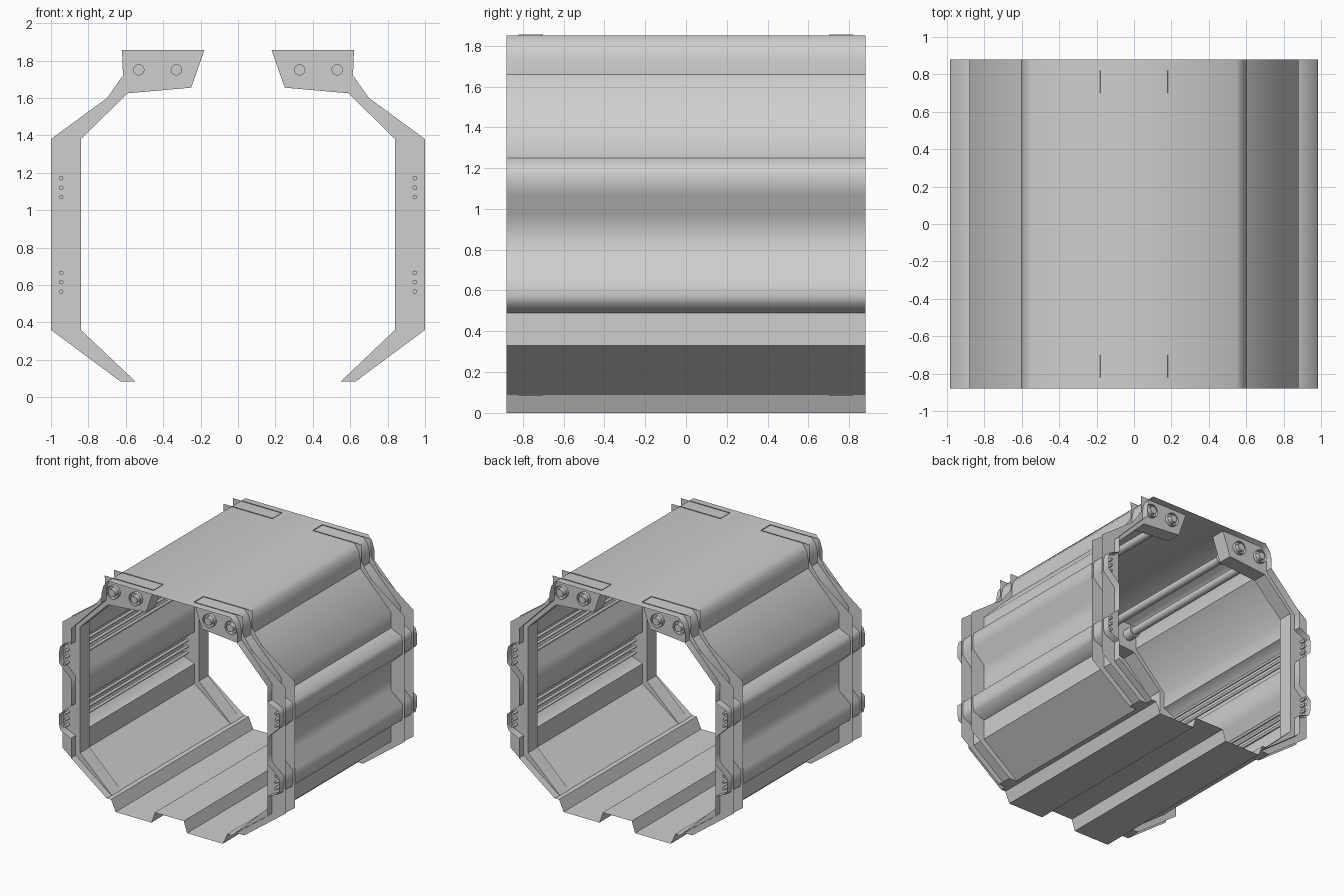
import bpy, bmesh, math
from mathutils import Matrix

cube = bpy.data.objects.get("Cube")
if cube:
    bpy.data.objects.remove(cube)

grey = bpy.data.materials.new("plain_grey")
grey.use_nodes = True
colour = (0.62, 0.62, 0.62, 1)
grey.diffuse_color = colour
grey.node_tree.nodes["Principled BSDF"].inputs["Base Color"].default_value = colour

HALF_LENGTH = 0.88
RIB_IN, RIB_OUT = 0.70, 0.82


def finish(bm, name):
    mesh = bpy.data.meshes.new(name)
    bm.to_mesh(mesh)
    bm.free()
    mesh.materials.append(grey)
    obj = bpy.data.objects.new(name, mesh)
    bpy.context.collection.objects.link(obj)
    return obj


def strip(bm, points, y0, y1, closed=False):
    """Sheet swept along y from an x-z profile."""
    rows = [[bm.verts.new((x, y, z)) for x, z in points] for y in (y0, y1)]
    count = len(points)
    for i in range(count if closed else count - 1):
        j = (i + 1) % count
        bm.faces.new((rows[0][i], rows[0][j], rows[1][j], rows[1][i]))
    return rows


def rod(bm, x, z, radius, y0, y1, sides=16, caps=True):
    """Round bar lying along y."""
    place = Matrix.Translation((x, (y0 + y1) / 2, z)) @ Matrix.Rotation(math.pi / 2, 4, 'X')
    bmesh.ops.create_cone(bm, cap_ends=caps, segments=sides, radius1=radius,
                          radius2=radius, depth=abs(y1 - y0), matrix=place)


def smooth_rods(bm):
    for f in bm.faces:
        f.smooth = abs(f.normal.y) < 0.5
    for e in bm.edges:
        if len(e.link_faces) == 2 and e.calc_face_angle(0) > 0.8:
            e.smooth = False


# Corridor skin: one open-ended sheet with two bulges on each wall
half = [(0.13, 0.09), (0.16, 0), (0.48, 0), (0.52, 0.09), (0.56, 0.09),
        (0.88, 0.33), (0.88, 0.49), (0.975, 0.53), (0.985, 0.57), (0.985, 0.66),
        (0.88, 0.75), (0.88, 0.97), (0.985, 1.07), (0.985, 1.17),
        (0.975, 1.21), (0.88, 1.25), (0.88, 1.38), (0.605, 1.66), (0.605, 1.74),
        (0.59, 1.80), (0.55, 1.85)]
loop = half + [(-x, z) for x, z in reversed(half)]
bm = bmesh.new()
strip(bm, loop, -HALF_LENGTH, HALF_LENGTH, closed=True)
bmesh.ops.recalc_face_normals(bm, faces=bm.faces)
for f in bm.faces:
    f.smooth = True
sharp_heights = (0.09, 0.0, 0.33, 0.49, 1.25, 1.66)
for e in bm.edges:
    a, b = (v.co for v in e.verts)
    along = abs(a.z - b.z) < 0.001 and abs(a.x - b.x) < 0.001
    if along and any(abs(a.z - h) < 0.004 for h in sharp_heights):
        e.smooth = False
finish(bm, "corridor_skin")

# Ribs: two plates joined by an inner lining, open towards the skin
outer = [(0.18, 1.855), (0.62, 1.855), (0.615, 1.72), (0.70, 1.60), (1.0, 1.38),
         (1.0, 0.36), (0.63, 0.085)]
inner = [(0.55, 0.085), (0.84, 0.36), (0.84, 1.38), (0.59, 1.625),
         (0.25, 1.655)]
for end, end_name in ((-1, "front"), (1, "back")):
    for side, side_name in ((1, "left"), (-1, "right")):
        bm = bmesh.new()
        lining = [(side * x, z) for x, z in [outer[-1]] + inner + [outer[0]]]
        rows = strip(bm, lining, end * RIB_IN, end * RIB_OUT)
        for row, y in zip(rows, (end * RIB_IN, end * RIB_OUT)):
            rest = [bm.verts.new((side * x, y, z)) for x, z in outer[1:-1]]
            bm.faces.new(row + rest)
        bmesh.ops.recalc_face_normals(bm, faces=bm.faces)
        finish(bm, f"{end_name}_{side_name}_rib")

for side, side_name in ((1, "left"), (-1, "right")):
    # Ceiling pipes with collars and hollow end sockets
    bm = bmesh.new()
    for x in (0.33, 0.53):
        rod(bm, side * x, 1.75, 0.032, -RIB_OUT, RIB_OUT)
        for end in (-1, 1):
            rod(bm, side * x, 1.75, 0.046, end * 0.62, end * RIB_IN)
            rod(bm, side * x, 1.75, 0.052, end * RIB_OUT, end * 0.85, caps=False)
            rod(bm, side * x, 1.75, 0.03, end * RIB_OUT, end * 0.86)
    smooth_rods(bm)
    finish(bm, f"{side_name}_ceiling_pipes")

    # Thin cables held inside the wall bulges
    bm = bmesh.new()
    for middle in (0.615, 1.12):
        for step in (-1, 0, 1):
            rod(bm, side * 0.945, middle + step * 0.05, 0.012, -0.87, 0.87, sides=8)
    smooth_rods(bm)
    finish(bm, f"{side_name}_wall_cables")
